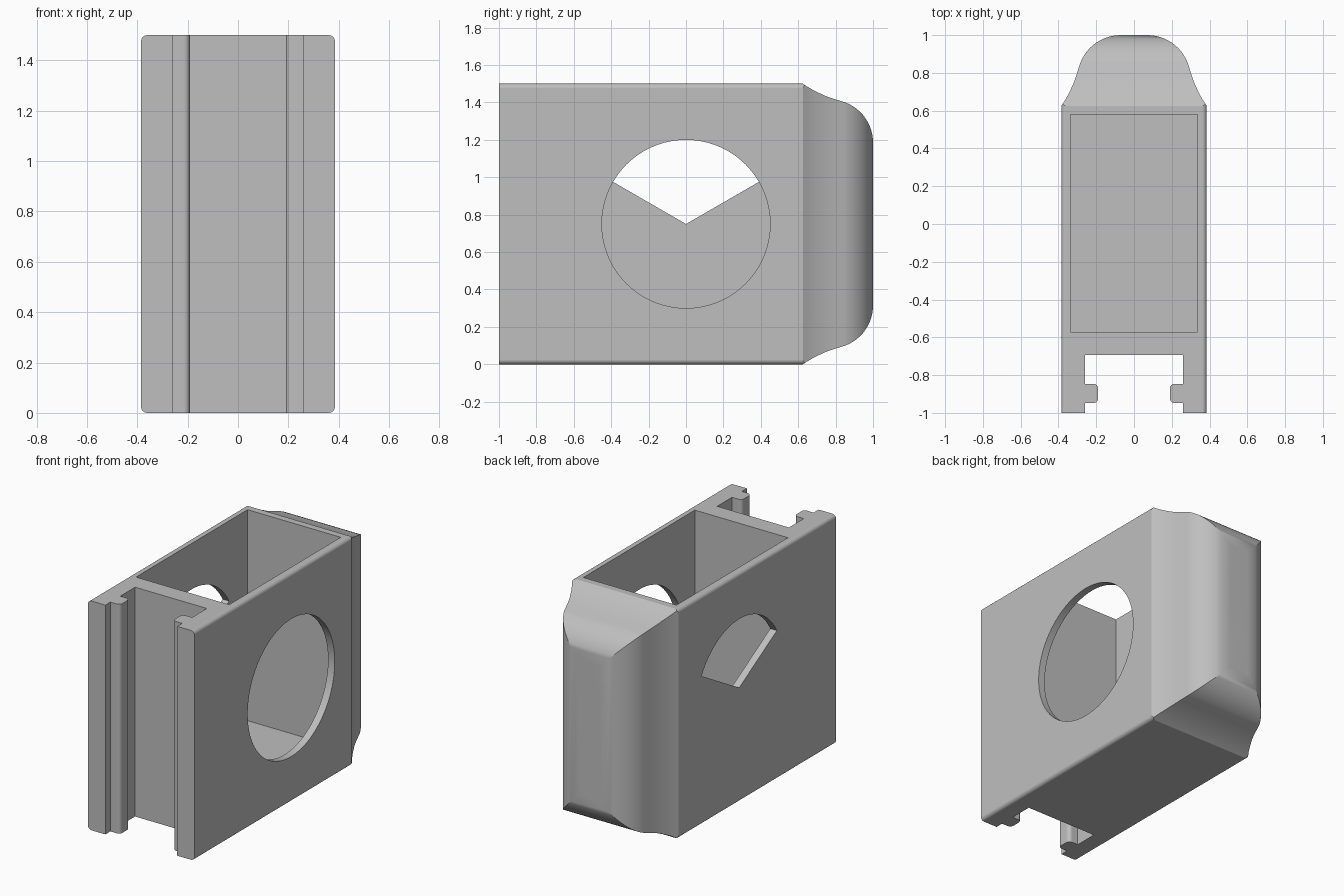
import bpy, bmesh, math

default = bpy.data.objects.get("Cube")
if default:
    bpy.data.objects.remove(default)

grey = bpy.data.materials.new("plain_grey")
grey.use_nodes = True
colour = (0.52, 0.52, 0.52, 1)
grey.diffuse_color = colour
grey.node_tree.nodes["Principled BSDF"].inputs["Base Color"].default_value = colour

HALF_W, HALF_H, MID_Z = 0.385, 0.75, 0.75


def loft(name, rings):
    """Solid skinned through matching rings of points, capped at both ends."""
    bm = bmesh.new()
    loops = [[bm.verts.new(p) for p in ring] for ring in rings]
    n = len(loops[0])
    for a, b in zip(loops, loops[1:]):
        for i in range(n):
            j = (i + 1) % n
            bm.faces.new((a[i], a[j], b[j], b[i]))
    bm.faces.new(loops[0][::-1])
    bm.faces.new(loops[-1])
    bmesh.ops.recalc_face_normals(bm, faces=bm.faces)
    mesh = bpy.data.meshes.new(name)
    bm.to_mesh(mesh)
    bm.free()
    mesh.materials.append(grey)
    obj = bpy.data.objects.new(name, mesh)
    bpy.context.collection.objects.link(obj)
    return obj


def prism_z(name, outline, z0, z1):
    return loft(name, [[(x, y, z) for x, y in outline] for z in (z0, z1)])


def prism_x(name, outline, x0, x1):
    return loft(name, [[(x, y, z) for y, z in outline] for x in (x0, x1)])


def combine(target, tool, operation):
    tool.hide_render = True
    mod = target.modifiers.new(operation, "BOOLEAN")
    mod.operation, mod.solver, mod.object = operation, "EXACT", tool
    bpy.context.view_layer.objects.active = target
    bpy.ops.object.modifier_apply(modifier=mod.name)
    bpy.data.objects.remove(tool)


def arc(cx, cy, r, start, end, steps):
    angles = [math.radians(start + (end - start) * i / steps) for i in range(steps + 1)]
    return [(cx + r * math.cos(a), cy + r * math.sin(a)) for a in angles]


# Housing: long block with rounded lengthwise edges
R = 0.025
section = []
for k, (sx, sz) in enumerate([(1, 1), (-1, 1), (-1, -1), (1, -1)]):
    section += arc(sx * (HALF_W - R), MID_Z + sz * (HALF_H - R), R, 90 * k, 90 * k + 90, 5)
housing = loft("housing", [[(x, y, z) for x, z in section] for y in (-1, 1)])

# Rear nose: the same flare and rounding on all four sides, as (y, inset)
nose = [(-1.1, -0.02), (0.6, -0.02), (0.625, 0), (0.66, 0.023), (0.70, 0.044),
        (0.75, 0.067), (0.80, 0.084)]
nose += [(y, 0.315 - h) for h, y in arc(0, 0.77, 0.23, 20, 90, 12)]
envelope = loft("nose_envelope", [
    [(sx * (HALF_W - d), y, MID_Z + sz * (HALF_H - d))
     for sx, sz in [(1, 1), (-1, 1), (-1, -1), (1, -1)]] for y, d in nose])
combine(housing, envelope, "INTERSECT")

# Open-topped compartment
rect = [(-0.337, -0.573), (0.337, -0.573), (0.337, 0.58), (-0.337, 0.58)]
combine(housing, prism_z("compartment", rect, 0.12, 1.6), "DIFFERENCE")

# Front channel with two rounded guide lips
half = [(0.26, -1.1), (0.26, -0.948)]
half += arc(0.215, -0.923, 0.025, 270, 180, 4) + arc(0.215, -0.871, 0.025, 180, 90, 4)
half += [(0.26, -0.846), (0.26, -0.693)]
channel = half + [(-x, y) for x, y in reversed(half)]
combine(housing, prism_z("channel", channel, -0.1, 1.6), "DIFFERENCE")

# Round window on the left wall, sector window on the right wall
disc = arc(0, MID_Z, 0.45, 0, 360, 72)[:-1]
combine(housing, prism_x("round_window", disc, 0.2, 0.5), "DIFFERENCE")
sector = [(0, MID_Z)] + arc(0, MID_Z, 0.45, 30, 150, 24)
combine(housing, prism_x("sector_window", sector, -0.5, -0.2), "DIFFERENCE")

# Smooth curves, crisp edges, flat large faces
bpy.ops.object.select_all(action="DESELECT")
housing.select_set(True)
bpy.context.view_layer.objects.active = housing
bpy.ops.object.shade_smooth_by_angle(angle=math.radians(25))
normals = housing.modifiers.new("weighted_normals", "WEIGHTED_NORMAL")
normals.keep_sharp = True
